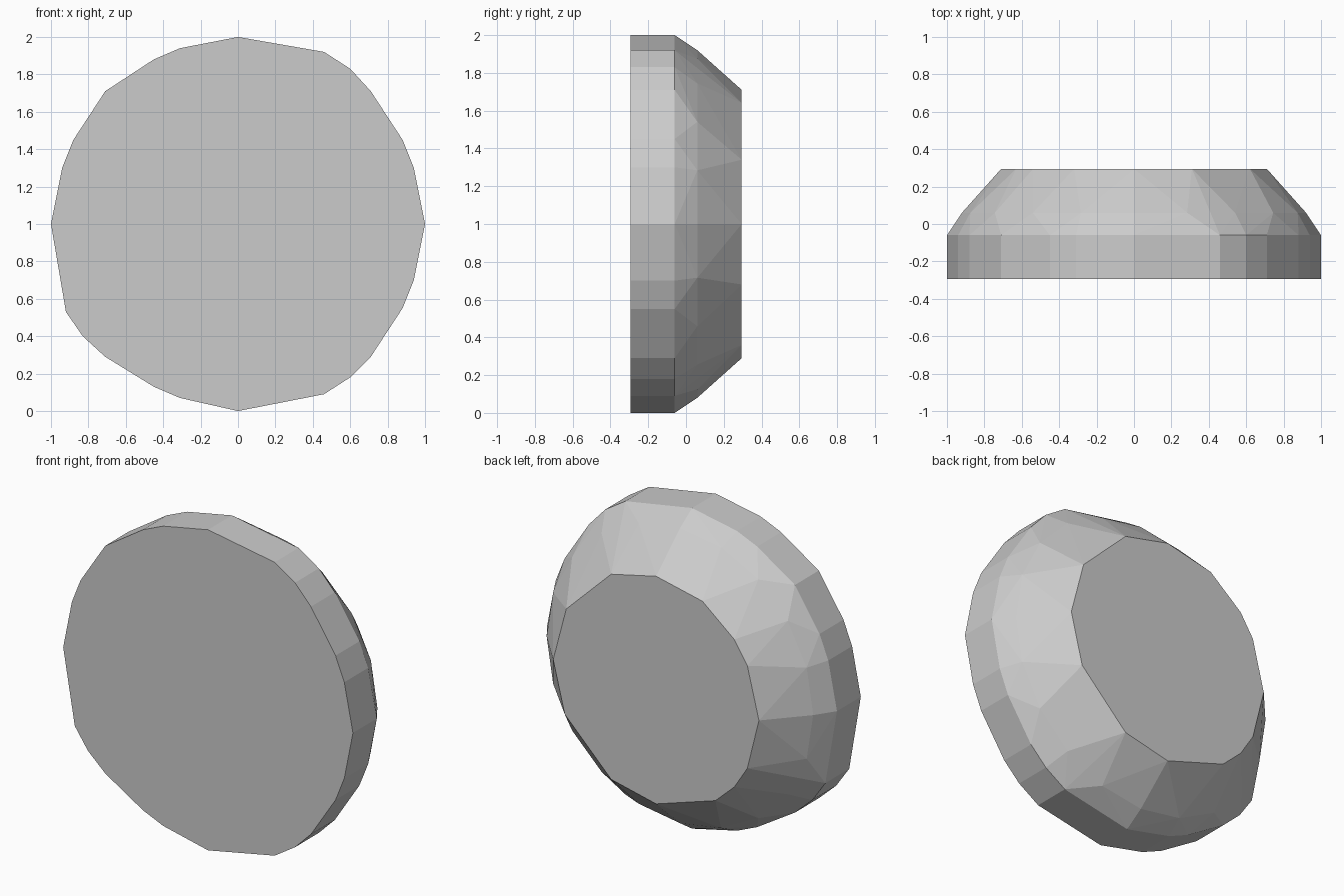
import bpy, bmesh, math

if "Cube" in bpy.data.objects:
    bpy.data.objects.remove(bpy.data.objects["Cube"])

# Rim outline (x, z), seen from the front
rim = [(0, 2), (0.46, 1.92), (0.6, 1.83), (0.71, 1.71), (0.88, 1.45), (0.94, 1.3),
       (1, 1), (0.94, 0.7), (0.88, 0.55), (0.71, 0.29), (0.6, 0.18), (0.46, 0.09),
       (0, 0), (-0.31, 0.07), (-0.45, 0.13), (-0.71, 0.29), (-0.83, 0.4),
       (-0.92, 0.53), (-1, 1), (-0.94, 1.3), (-0.88, 1.45), (-0.71, 1.71),
       (-0.45, 1.88), (-0.31, 1.94)]

# Smaller back face outline (x, z)
back = [(0, 1.71), (0.31, 1.64), (0.62, 1.34), (0.71, 1), (0.63, 0.68), (0.31, 0.36),
        (0, 0.29), (-0.41, 0.42), (-0.54, 0.54), (-0.63, 0.68), (-0.71, 1),
        (-0.63, 1.32), (-0.54, 1.46), (-0.32, 1.64)]

# Slightly bulging ring on the bevel
bulge = [(0.92 * math.sin(math.radians(a)), 1 + 0.92 * math.cos(math.radians(a)))
         for a in range(0, 360, 18)]

# Faceted disc: convex skin over the four layers
bm = bmesh.new()
for y, ring in ((-0.295, rim), (-0.06, rim), (0.06, bulge), (0.295, back)):
    for x, z in ring:
        bm.verts.new((x, y, z))
hull = bmesh.ops.convex_hull(bm, input=bm.verts)
loose = [v for v in bm.verts if not v.link_faces]
bmesh.ops.delete(bm, geom=loose, context='VERTS')
bmesh.ops.dissolve_limit(bm, angle_limit=math.radians(0.5),
                         verts=bm.verts, edges=bm.edges)
bmesh.ops.recalc_face_normals(bm, faces=bm.faces)

mesh = bpy.data.meshes.new("bevelled_disc")
bm.to_mesh(mesh)
bm.free()
bpy.context.collection.objects.link(bpy.data.objects.new("bevelled_disc", mesh))
